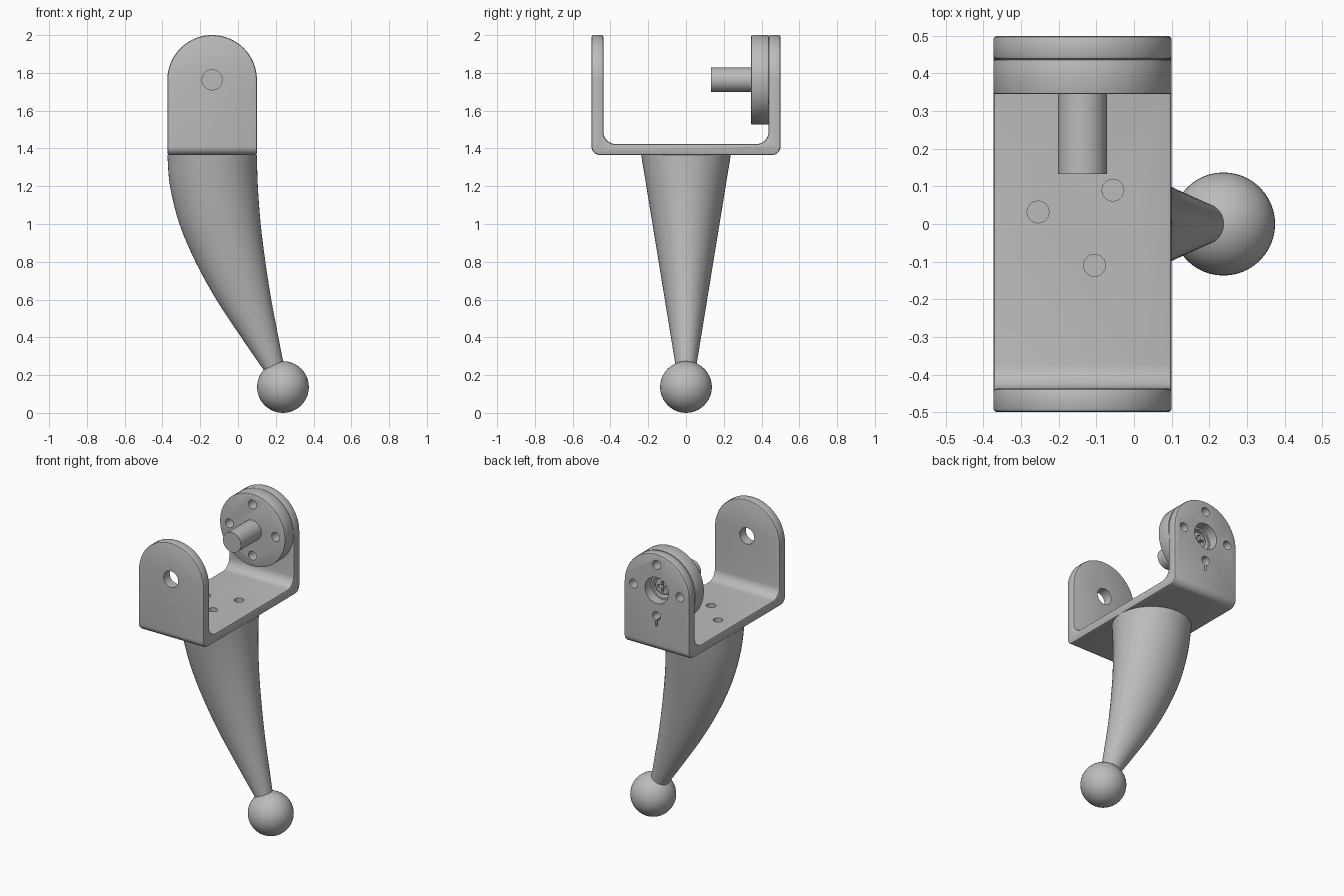
import bpy, bmesh
from math import pi, sin, cos, radians
from mathutils import Vector

cube = bpy.data.objects.get("Cube")
if cube:
    bpy.data.objects.remove(cube, do_unlink=True)

grey = bpy.data.materials.new("satin grey")
grey.use_nodes = True
grey.diffuse_color = (0.5, 0.5, 0.5, 1)
grey.node_tree.nodes["Principled BSDF"].inputs["Base Color"].default_value = (0.5, 0.5, 0.5, 1)

CX, HUB, R = -0.137, 1.763, 0.237      # bracket centre line, pivot height, half width
FLOOR, WALL = 1.365, 0.063             # underside of bracket, sheet thickness


def arc(u, v, r, start, end, n=12):
    angles = [radians(start + (end - start) * i / n) for i in range(n + 1)]
    return [(u + r * cos(a), v + r * sin(a)) for a in angles]


def loft(name, rings):
    """Skin a list of equal rings and cap both ends."""
    bm = bmesh.new()
    loops = [[bm.verts.new(p) for p in ring] for ring in rings]
    n = len(loops[0])
    for a, b in zip(loops, loops[1:]):
        for i in range(n):
            bm.faces.new((a[i], a[(i + 1) % n], b[(i + 1) % n], b[i]))
    bm.faces.new(loops[0])
    bm.faces.new(loops[-1])
    bmesh.ops.recalc_face_normals(bm, faces=bm.faces)
    mesh = bpy.data.meshes.new(name)
    bm.to_mesh(mesh)
    bm.free()
    mesh.materials.append(grey)
    obj = bpy.data.objects.new(name, mesh)
    bpy.context.collection.objects.link(obj)
    return obj


def prism_y(name, outline, y0, y1):
    return loft(name, [[(x, y, z) for x, z in outline] for y in (y0, y1)])


def rod_y(name, r, y0, y1, x=CX, z=HUB, n=48):
    return prism_y(name, arc(x, z, r, 0, 360, n)[:-1], y0, y1)


def activate(obj):
    bpy.ops.object.select_all(action='DESELECT')
    obj.select_set(True)
    bpy.context.view_layer.objects.active = obj


def boolean(obj, cutter, operation='DIFFERENCE'):
    mod = obj.modifiers.new("cut", 'BOOLEAN')
    mod.operation, mod.solver, mod.object = operation, 'EXACT', cutter
    activate(obj)
    bpy.ops.object.modifier_apply(modifier=mod.name)
    bpy.data.objects.remove(cutter, do_unlink=True)


def bevel(obj, width):
    mod = obj.modifiers.new("edges", 'BEVEL')
    mod.width, mod.segments = width, 2
    mod.limit_method, mod.angle_limit = 'ANGLE', radians(40)
    mod.use_clamp_overlap = False
    activate(obj)
    bpy.ops.object.modifier_apply(modifier=mod.name)


# U-shaped bracket: bent sheet trimmed to a round-topped outline
inner, fillet, corner = 0.5 - WALL, 0.065, 0.045
base = FLOOR + 0.058
right_half = (arc(0.5 - corner, FLOOR + corner, corner, -90, 0, 8)
              + [(0.5, 2.1), (inner, 2.1)]
              + arc(inner - fillet, base + fillet, fillet, 0, -90, 8))
sheet = right_half + [(-y, z) for y, z in reversed(right_half)]
bracket = loft("bracket", [[(x, y, z) for y, z in sheet] for x in (-0.6, 0.4)])
outline = arc(CX, HUB, R, 0, 180, 40) + [(CX - R, 1.2), (CX + R, 1.2)]
boolean(bracket, prism_y("trim", outline, -0.7, 0.7), 'INTERSECT')
bevel(bracket, 0.01)

# Round hub plate against the rear arm
hub = rod_y("hub_plate", R, 0.345, 0.5 - WALL, n=80)
bevel(hub, 0.005)

# Pivot holes, and a ring of four bolt holes through rear arm and hub
boolean(bracket, rod_y("hole", 0.053, -0.6, -0.4))
boolean(bracket, rod_y("hole", 0.085, 0.4, 0.6))
boolean(hub, rod_y("hole", 0.072, 0.385, 0.6))
for k in range(4):
    x, z = CX + 0.168 * cos(k * pi / 2), HUB + 0.168 * sin(k * pi / 2)
    for part, y0 in ((bracket, 0.4), (hub, 0.3)):
        boolean(part, rod_y("hole", 0.029, y0, 0.6, x, z, 24))

# Narrow key slot below the lowest bolt hole
slot = [(CX + u, HUB + v) for u, v in ((-0.007, -0.18), (0.007, -0.18), (0.007, -0.235), (-0.007, -0.235))]
boolean(bracket, prism_y("slot", slot, 0.4, 0.6))

# Mounting holes in the bracket floor
for x, y in ((-0.255, 0.032), (-0.056, 0.09), (-0.105, -0.11)):
    ring = arc(x, y, 0.029, 0, 360, 24)[:-1]
    boolean(bracket, loft("hole", [[(u, v, z) for u, v in ring] for z in (1.3, 1.5)]))

# Shaft and the cross-slotted screw that holds it
shaft = rod_y("shaft", 0.065, 0.133, 0.35)
screw = rod_y("screw", 0.054, 0.38, 0.44)
bevel(screw, 0.008)
for a, b in ((0.035, 0.008), (0.008, 0.035)):
    cross = [(CX - a, HUB - b), (CX + a, HUB - b), (CX + a, HUB + b), (CX - a, HUB + b)]
    boolean(screw, prism_y("slot", cross, 0.41, 0.5))

# Curved tapering leg: (height, left edge, right edge), smoothed between rows
rows = [Vector(r) for r in ((1.365, -0.374, 0.1), (1.2, -0.36, 0.105), (1.0, -0.31, 0.12),
                            (0.8, -0.225, 0.145), (0.6, -0.115, 0.176), (0.4, 0.017, 0.214),
                            (0.25, 0.12, 0.243), (0.15, 0.19, 0.262))]
rows = [2 * rows[0] - rows[1]] + rows + [2 * rows[-1] - rows[-2]]
sections = []
for a, b, c, d in zip(rows, rows[1:], rows[2:], rows[3:]):
    for t in (0, 0.25, 0.5, 0.75):
        sections.append(0.5 * (2 * b + (c - a) * t + (2 * a - 5 * b + 4 * c - d) * t ** 2
                               + (3 * b - a - 3 * c + d) * t ** 3))
sections.append(rows[-2])
rings = []
for z, left, right in sections:
    half, depth = (right - left) / 2, 0.06 + 0.177 * (z - 0.28) / 1.085
    rings.append([((left + right) / 2 + half * u, depth * v, z)
                  for u, v in arc(0, 0, 1, 0, 360, 56)[:-1]])
leg = loft("leg", rings)

# Ball foot
bpy.ops.mesh.primitive_uv_sphere_add(segments=48, ring_count=24, radius=0.137, location=(0.238, 0, 0.137))
ball = bpy.context.object
ball.name = "ball_foot"
ball.data.materials.append(grey)

for obj in (bracket, hub, shaft, screw, leg, ball):
    activate(obj)
    bpy.ops.object.shade_smooth_by_angle(angle=radians(30))
